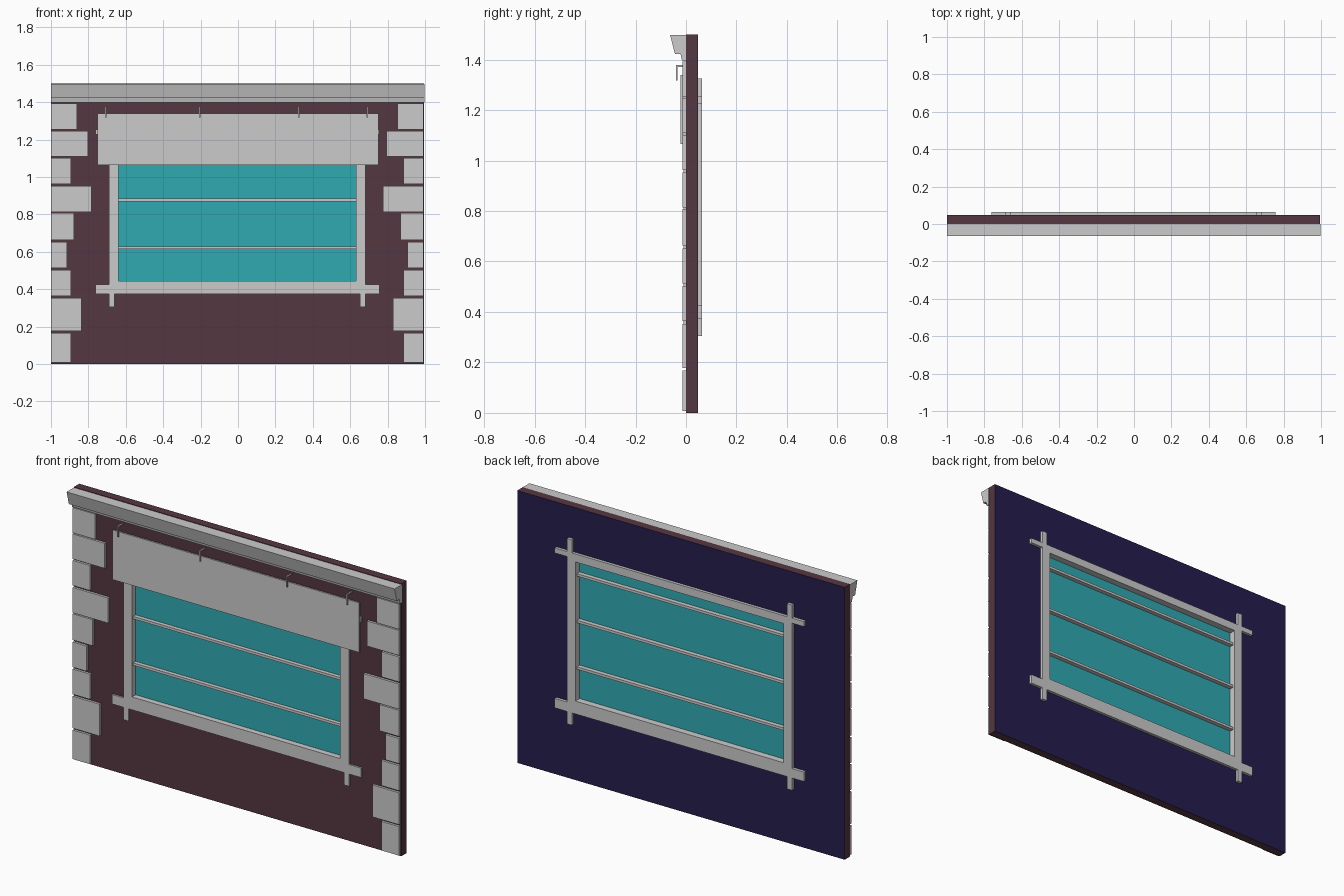
import bpy, bmesh

if "Cube" in bpy.data.objects:
    bpy.data.objects.remove(bpy.data.objects["Cube"])


def material(name, rgb):
    m = bpy.data.materials.new(name)
    m.diffuse_color = (*rgb, 1)
    m.use_nodes = True
    m.node_tree.nodes["Principled BSDF"].inputs["Base Color"].default_value = m.diffuse_color
    return m


def finish(name, bm, *mats):
    bmesh.ops.recalc_face_normals(bm, faces=bm.faces)
    me = bpy.data.meshes.new(name)
    bm.to_mesh(me)
    bm.free()
    for m in mats:
        me.materials.append(m)
    ob = bpy.data.objects.new(name, me)
    bpy.context.collection.objects.link(ob)
    return ob


def add_box(bm, x0, x1, y0, y1, z0, z1):
    vs = bmesh.ops.create_cube(bm, size=1)["verts"]
    for v in vs:
        v.co.x = x1 if v.co.x > 0 else x0
        v.co.y = y1 if v.co.y > 0 else y0
        v.co.z = z1 if v.co.z > 0 else z0


def boxes(name, dims, *mats):
    bm = bmesh.new()
    for d in dims:
        add_box(bm, *d)
    return finish(name, bm, *mats)


def extrude_x(name, profile, x0, x1):
    """Closed (y, z) profile swept along x."""
    bm = bmesh.new()
    f = bm.faces.new([bm.verts.new((x0, y, z)) for y, z in profile])
    new = bmesh.ops.extrude_face_region(bm, geom=[f])["geom"]
    bmesh.ops.translate(bm, vec=(x1 - x0, 0, 0),
                        verts=[g for g in new if isinstance(g, bmesh.types.BMVert)])
    return finish(name, bm)


def ring(name, outer, inner, y0, y1, *mats):
    """Slab with a rectangular opening; rectangles are x0, x1, z0, z1.
    The rear faces use the second material when there is one."""
    bm = bmesh.new()

    def loop(r, y):
        return [bm.verts.new((x, y, z)) for x, z in
                ((r[0], r[2]), (r[1], r[2]), (r[1], r[3]), (r[0], r[3]))]

    loops = [loop(outer, y0), loop(inner, y0), loop(inner, y1), loop(outer, y1)]
    for k in range(4):
        a, b = loops[k], loops[(k + 1) % 4]
        for i in range(4):
            j = (i + 1) % 4
            f = bm.faces.new((a[i], a[j], b[j], b[i]))
            if k == 2 and len(mats) > 1:
                f.material_index = 1
    return finish(name, bm, *mats)


brick = material("brick", (0.09, 0.038, 0.052))
plaster = material("inner_plaster", (0.018, 0.013, 0.075))
teal = material("glass", (0.03, 0.40, 0.45))

# Wall slab with window opening
HOLE = (-0.66, 0.652, 0.425, 1.226)
ring("wall", (-1, 0.995, 0, 1.5), HOLE, 0, 0.047, brick, plaster)

# Cornice moulding
extrude_x("cornice", [(0, 1.497), (-0.063, 1.497), (-0.044, 1.423), (-0.022, 1.423),
                      (-0.016, 1.397), (0, 1.397)], -1, 0.998)

# Corner stones: bottom, top, width
stones = [(0.007, 0.167, 0.107), (0.177, 0.353, 0.163), (0.364, 0.503, 0.107),
          (0.513, 0.652, 0.084), (0.663, 0.807, 0.121), (0.813, 0.952, 0.217),
          (0.963, 1.101, 0.107), (1.109, 1.247, 0.196), (1.253, 1.392, 0.137)]
boxes("left_corner_stones", [(-0.999, -0.999 + w, -0.013, 0.001, a, b) for a, b, w in stones])
boxes("right_corner_stones", [(0.991 - w, 0.991, -0.013, 0.001, a, b) for a, b, w in stones])

# Window frame: crossed outer timbers and inner lining
FRONT, BACK = -0.010, 0.063
boxes("frame_posts", [(x, x + 0.03, FRONT, BACK, 0.305, 1.326) for x in (-0.69, 0.652)])
boxes("frame_rails", [(-0.762, 0.757, FRONT, BACK, 0.373, 0.425),
                      (-0.762, 0.757, FRONT, BACK, 1.226, 1.254)])
ring("frame_lining", HOLE, (-0.639, 0.63, 0.444, 1.21), FRONT, BACK)

# Glazing and glazing bars
boxes("glass_pane", [(-0.645, 0.636, 0.022, 0.026, 0.438, 1.216)], teal)
boxes("glazing_bars", [(-0.641, 0.632, 0.0, 0.05, z - 0.007, z + 0.007)
                       for z in (0.621, 0.877, 1.134)])

# Blank board over the window
boxes("front_board", [(-0.751, 0.751, -0.021, -0.011, 1.065, 1.338)])

# Bent hooks above the board
for x in (-0.706, -0.205, 0.324, 0.691):
    extrude_x("board_hook", [(0, 1.378), (-0.04, 1.378), (-0.04, 1.318), (-0.034, 1.318),
                             (-0.034, 1.371), (0, 1.371)], x - 0.004, x + 0.004)
